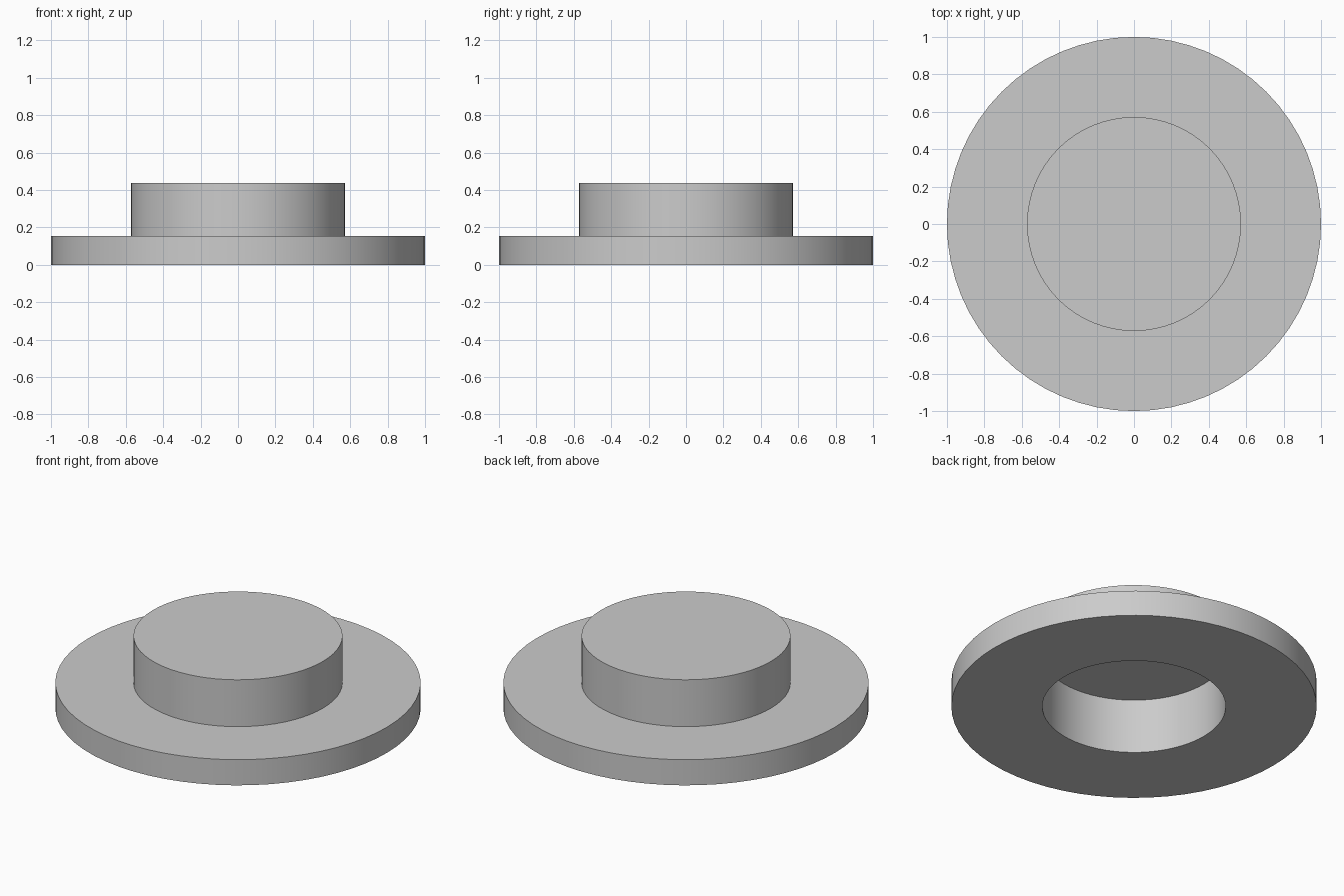
import bpy
import bmesh
import math

cube = bpy.data.objects.get("Cube")
if cube:
    bpy.data.objects.remove(cube, do_unlink=True)

SEGMENTS = 64

# Single grey material
grey = bpy.data.materials.new("plain_grey")
grey.use_nodes = True
colour = (0.6, 0.6, 0.6, 1)
grey.diffuse_color = colour
grey.node_tree.nodes["Principled BSDF"].inputs["Base Color"].default_value = colour


def lathe(name, profile):
    """Revolve an (r, z) profile around the z axis."""
    bm = bmesh.new()
    verts = [bm.verts.new((r, 0, z)) for r, z in profile]
    edges = [bm.edges.new(pair) for pair in zip(verts, verts[1:])]
    bmesh.ops.spin(bm, geom=verts + edges, cent=(0, 0, 0), axis=(0, 0, 1),
                   angle=math.tau, steps=SEGMENTS, use_merge=True)
    bmesh.ops.remove_doubles(bm, verts=bm.verts, dist=0.0001)
    bmesh.ops.recalc_face_normals(bm, faces=bm.faces)
    mesh = bpy.data.meshes.new(name)
    bm.to_mesh(mesh)
    bm.free()
    mesh.materials.append(grey)
    obj = bpy.data.objects.new(name, mesh)
    bpy.context.collection.objects.link(obj)
    bpy.ops.object.select_all(action="DESELECT")
    obj.select_set(True)
    bpy.context.view_layer.objects.active = obj
    bpy.ops.object.shade_smooth_by_angle(angle=math.radians(30))
    return obj


# Flanged cap: wide flange, raised hub, blind bore open at the bottom
hub_r, flange_r, bore_r = 0.572, 1.0, 0.502
flange_z, hub_z, bore_z = 0.155, 0.438, 0.33
lathe("flanged_cap", [
    (0, hub_z), (hub_r, hub_z), (hub_r, flange_z), (flange_r, flange_z),
    (flange_r, 0), (bore_r, 0), (bore_r, bore_z), (0, bore_z),
])
